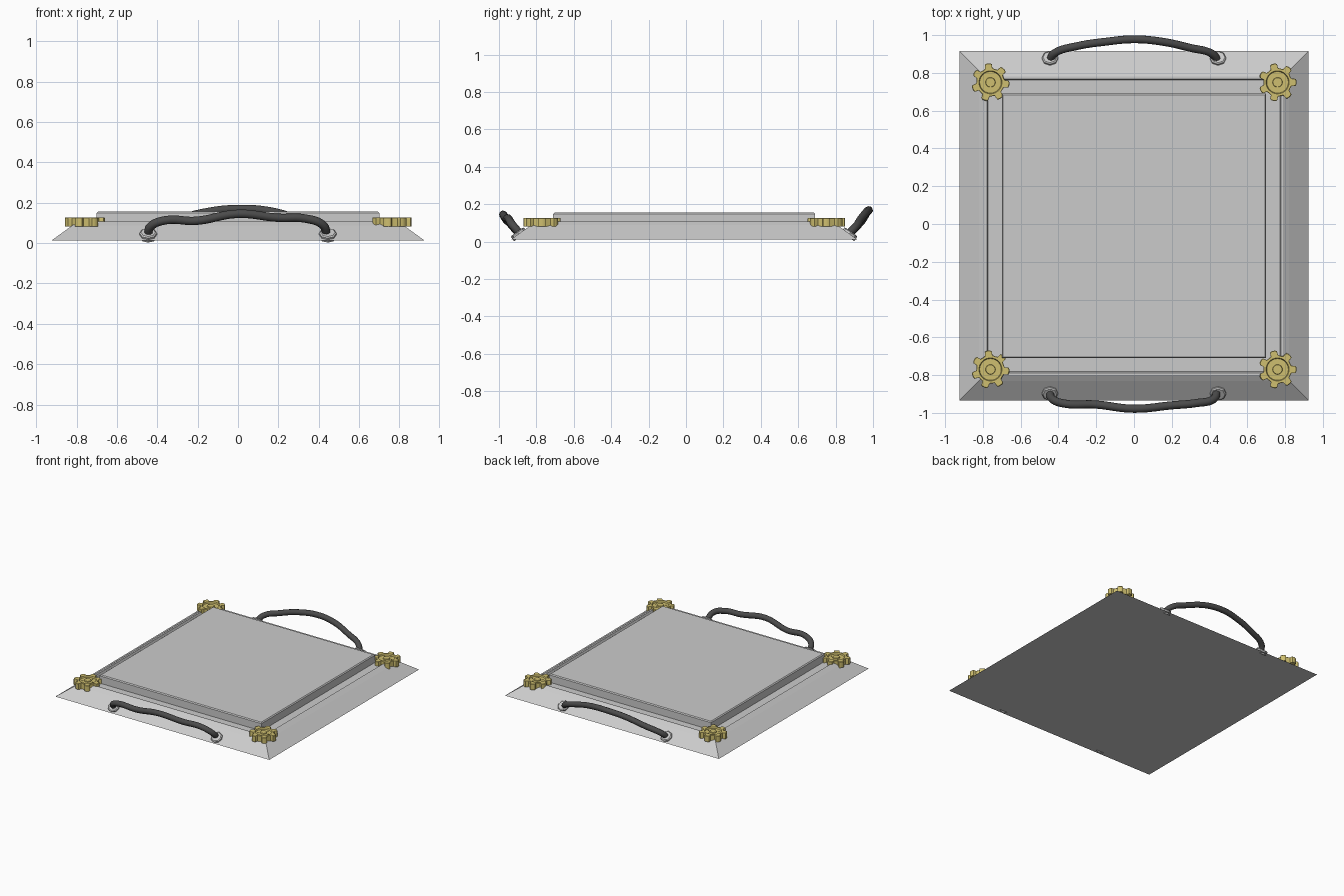
import bpy, bmesh
from math import sin, cos, pi, radians
from mathutils import Vector, Matrix

if "Cube" in bpy.data.objects:
    bpy.data.objects.remove(bpy.data.objects["Cube"])

YC = -0.01  # the base sits slightly off the handle-to-handle centre


def material(name, rgb):
    m = bpy.data.materials.new(name)
    m.diffuse_color = (*rgb, 1)
    m.use_nodes = True
    m.node_tree.nodes["Principled BSDF"].inputs["Base Color"].default_value = m.diffuse_color
    return m


gold = material("brass", (0.62, 0.52, 0.16))
dark = material("dark_rubber", (0.07, 0.07, 0.07))


def finish(bm, name, mat=None, angle=None):
    bmesh.ops.recalc_face_normals(bm, faces=bm.faces)
    me = bpy.data.meshes.new(name)
    bm.to_mesh(me)
    bm.free()
    ob = bpy.data.objects.new(name, me)
    bpy.context.collection.objects.link(ob)
    if mat:
        me.materials.append(mat)
    if angle:
        bpy.ops.object.select_all(action='DESELECT')
        ob.select_set(True)
        bpy.context.view_layer.objects.active = ob
        bpy.ops.object.shade_smooth_by_angle(angle=radians(angle))
    return ob


def loft(rings):
    """Skin a stack of closed rings and cap both ends."""
    bm = bmesh.new()
    vs = [[bm.verts.new(p) for p in r] for r in rings]
    n = len(vs[0])
    for a, b in zip(vs, vs[1:]):
        for i in range(n):
            j = (i + 1) % n
            bm.faces.new((a[i], a[j], b[j], b[i]))
    bm.faces.new(vs[0][::-1])
    bm.faces.new(vs[-1])
    return bm


def square(h, z):
    return [(x * h, YC + y * h, z) for x, y in ((-1, -1), (1, -1), (1, 1), (-1, 1))]


def circle(r, z, n):
    return [(r * cos(2 * pi * i / n), r * sin(2 * pi * i / n), z) for i in range(n)]


# sloped base with raised lip and ledge
base_profile = [(0.925, 0.012), (0.82, 0.088), (0.79, 0.107),
                (0.778, 0.107), (0.772, 0.092), (0.69, 0.092)]
finish(loft([square(*p) for p in base_profile]), "sloped_base")

# top plate with a small edge bevel
plate_profile = [(0.70, 0.085), (0.70, 0.149), (0.693, 0.156)]
finish(loft([square(*p) for p in plate_profile]), "top_plate")


# seven-toothed corner gears with a recessed face and hub
def gear_ring(z, scale=1.0):
    pts = []
    for k in range(7):
        a0 = radians(97) + k * 2 * pi / 7
        for da, r in ((-26, .074), (-15, .076), (-11, .097), (-5, .101), (5, .101), (11, .097), (15, .076)):
            a = a0 + radians(da)
            pts.append((r * scale * cos(a), r * scale * sin(a), z))
    return pts


def round_ring(r, z):
    return [tuple(Vector((p[0], p[1], 0)).normalized() * r + Vector((0, 0, z)))
            for p in gear_ring(0)]


def gear(name, x, y):
    rings = [gear_ring(.081), gear_ring(.124), gear_ring(.127, .97),
             round_ring(.061, .127), round_ring(.057, .117),
             round_ring(.026, .117), round_ring(.024, .124)]
    ob = finish(loft(rings), name, gold, 35)
    ob.location = (x, y, 0)
    if x > 0:
        ob.rotation_euler.z = radians(6)
    # ring of small studs in the recess
    for i in range(5):
        a = 2 * pi * i / 5
        s = finish(loft([circle(.004, .114, 8), circle(.004, .120, 8)]), name + "_stud", gold)
        s.location = (x + .041 * cos(a), y + .041 * sin(a), 0)


for sx, side in ((-1, "left"), (1, "right")):
    for sy, end in ((-1, "front"), (1, "back")):
        gear(f"{end}_{side}_gear", sx * 0.76, YC + sy * 0.76)


# flexible handles
def handle(name, points):
    cu = bpy.data.curves.new(name, 'CURVE')
    cu.dimensions = '3D'
    cu.bevel_depth = 0.0215
    cu.bevel_resolution = 3
    cu.use_fill_caps = True
    cu.resolution_u = 6
    sp = cu.splines.new('BEZIER')
    sp.bezier_points.add(len(points) - 1)
    for bp, p in zip(sp.bezier_points, points):
        bp.co = p
        bp.handle_left_type = bp.handle_right_type = 'AUTO'
    cu.materials.append(dark)
    ob = bpy.data.objects.new(name, cu)
    bpy.context.collection.objects.link(ob)


handle("front_handle", [(-.445, -.89, .04), (-.435, -.925, .08), (-.36, -.952, .113), (-.21, -.955, .11),
                        (0, -.978, .145), (.2, -.96, .125), (.33, -.948, .122), (.42, -.928, .09), (.44, -.885, .04)])
handle("back_handle", [(-.445, .87, .04), (-.42, .905, .075), (-.3, .942, .115), (-.15, .965, .153),
                       (0, .978, .168), (.15, .965, .158), (.3, .932, .117), (.41, .903, .075), (.445, .865, .04)])

# octagonal washers where the handles meet the slope
for sy, end in ((-1, "front"), (1, "back")):
    normal = Vector((0, sy * 0.585, 0.81)).normalized()
    for sx, side in ((-1, "left"), (1, "right")):
        rings = [circle(.043, -.018, 8), circle(.043, .009, 8), circle(.036, .014, 8)]
        ob = finish(loft(rings), f"{end}_{side}_washer")
        ob.matrix_world = (Matrix.Translation((sx * .445, YC + sy * .885, .042))
                           @ normal.to_track_quat('Z', 'Y').to_matrix().to_4x4())
